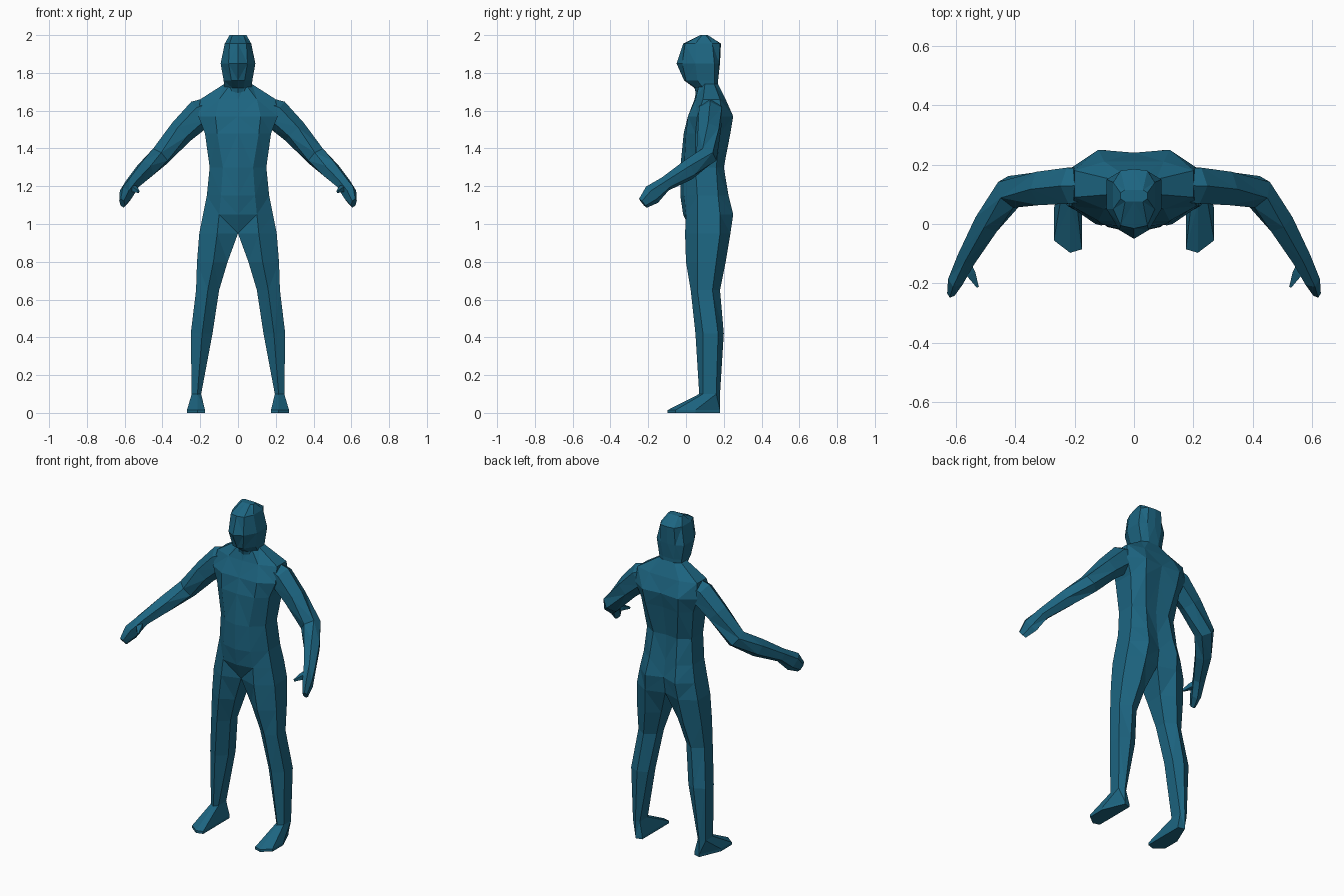
import bpy, bmesh, math
from mathutils import Vector

mat = bpy.data.materials.new("blue_paint")
mat.diffuse_color = (0.012, 0.13, 0.22, 1)


def loft(name, rings):
    """Skin a list of closed rings, open the x = 0 seam, mirror to the other side."""
    bm = bmesh.new()
    vs = [[bm.verts.new(p) for p in r] for r in rings]
    n = len(vs[0])
    for a, b in zip(vs, vs[1:]):
        for i in range(n):
            j = (i + 1) % n
            bm.faces.new((a[i], a[j], b[j], b[i]))
    bm.faces.new(vs[0])
    bm.faces.new(vs[-1])
    bmesh.ops.recalc_face_normals(bm, faces=bm.faces)
    seam = [f for f in bm.faces if all(abs(v.co.x) < 1e-5 for v in f.verts)]
    bmesh.ops.delete(bm, geom=seam, context='FACES')
    bmesh.ops.triangulate(bm, faces=bm.faces)
    me = bpy.data.meshes.new(name)
    bm.to_mesh(me)
    bm.free()
    me.materials.append(mat)
    ob = bpy.data.objects.new(name, me)
    bpy.context.collection.objects.link(ob)
    ob.modifiers.new("mirror", 'MIRROR')
    return ob


def half_ring(z, xi, xm, xo, fi, f, fo, bo, b, bi):
    """Six-point section: inner, middle, outer x with front and back y for each."""
    return [Vector(p) for p in ((xi, fi, z), (xm, f, z), (xo, fo, z),
                                (xo, bo, z), (xm, b, z), (xi, bi, z))]


def tube(name, stations, sides=6):
    """Limb along a path; each station is centre, horizontal and upright radius."""
    pts = [Vector(s[0]) for s in stations]
    rings = []
    for k, (c, ru, rv) in enumerate(stations):
        d = (pts[min(k + 1, len(pts) - 1)] - pts[max(k - 1, 0)]).normalized()
        u = d.cross(Vector((0, 0, 1))).normalized()
        v = u.cross(d)
        rings.append([pts[k] + u * ru * math.cos(t) + v * rv * math.sin(t)
                      for t in (math.tau * (i + 0.5) / sides for i in range(sides))])
    return loft(name, rings)


# Torso, running on into the legs and feet
torso = [
    (1.74, 0, .04, .075, .06, .07, .10, .15, .17, .17),
    (1.66, 0, .10, .20, .045, .05, .09, .18, .21, .21),
    (1.57, 0, .12, .21, .01, .01, .06, .19, .25, .24),
    (1.48, 0, .11, .175, -.012, 0, .05, .18, .235, .22),
    (1.30, 0, .08, .15, -.03, -.01, .05, .16, .20, .19),
    (1.15, 0, .09, .165, -.03, -.01, .06, .17, .225, .20),
    (1.05, 0, .10, .185, -.015, 0, .06, .18, .25, .215),
    (0.95, 0, .11, .205, .03, -.005, .06, .18, .235, .20),
]
leg = [
    (.80, .055, .13, .217, .05, 0, .06, .16, .21, .16),
    (.65, .10, .16, .222, .07, .025, .06, .14, .18, .14),
    (.42, .135, .19, .25, .10, .05, .09, .17, .20, .17),
    (.10, .195, .215, .245, .09, .07, .09, .16, .18, .165),
    (.015, .175, .215, .27, -.085, -.097, -.055, .05, .18, .17),
    (.0, .175, .215, .27, -.085, -.097, -.055, .05, .18, .17),
]
loft("torso_and_legs", [half_ring(*r) for r in torso + leg])

# Head and neck
head = [
    (2.0, 0, .03, .045, .075, .075, .085, .105, .115, .115),
    (1.955, 0, .045, .07, -.015, -.005, .05, .14, .18, .185),
    (1.85, 0, .05, .092, -.05, -.02, .05, .15, .175, .18),
    (1.76, 0, .035, .076, -.01, 0, .06, .15, .17, .17),
    (1.72, 0, .03, .072, .045, .055, .09, .15, .17, .17),
    (1.64, 0, .04, .08, .065, .07, .10, .15, .18, .18),
]
loft("head", [half_ring(*r) for r in head])

# Arms with closed hands
tube("arms", [
    ((.12, .13, 1.62), .06, .06),
    ((.20, .13, 1.583), .07, .08),
    ((.30, .122, 1.488), .065, .068),
    ((.415, .108, 1.357), .058, .058),
    ((.49, .01, 1.285), .05, .055),
    ((.56, -.11, 1.212), .037, .04),
    ((.595, -.18, 1.155), .03, .055),
    ((.613, -.228, 1.11), .015, .032),
])

# Thumbs
tube("thumbs", [
    ((.575, -.12, 1.20), .025, .025),
    ((.55, -.165, 1.185), .022, .02),
    ((.526, -.212, 1.17), .005, .008),
], sides=4)
